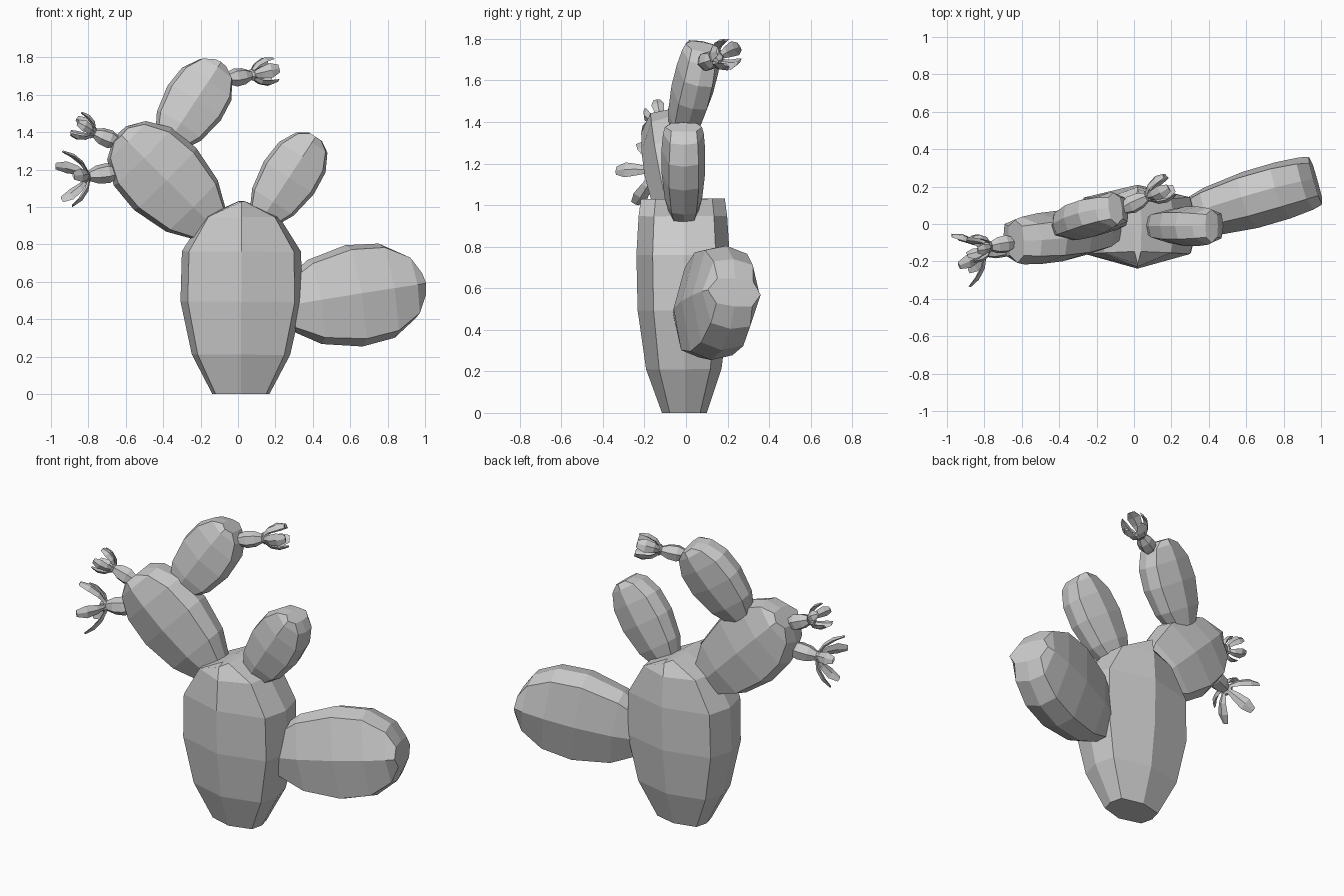
import bpy, bmesh, math
from mathutils import Vector

if "Cube" in bpy.data.objects:
    bpy.data.objects.remove(bpy.data.objects["Cube"])

# Level tables: position along the axis, width factor, depth factor
PAD = [(0, .5, .6), (.2, .83, .85), (.5, 1, 1), (.75, .93, 1), (.93, .62, .93), (1, .25, .85)]
TRUNK = [(0, .47, .48), (.205, .81, .81), (.48, 1, .98), (.74, .98, 1), (.92, .62, .95), (1, .06, .9)]
BUD = [(0, .6, .6), (.35, 1, 1), (.7, .9, .9), (1, .5, .5)]
PETAL = [(0, .3, .6), (.35, .75, 1), (.7, 1, 1), (1, .55, .5)]
# Cross-section: eight sides for pads, six for buds, four for petals
OCT = [(0, -1), (.88, -.66), (1, 0), (.88, .66), (0, .95), (-.88, .66), (-1, 0), (-.88, -.66)]
HEX = [(math.cos(i * math.pi / 3), math.sin(i * math.pi / 3)) for i in range(6)]
DIAMOND = [(1, 0), (0, 1), (-1, 0), (0, -1)]


def loft(name, base, tip, width, depth, facing=(0, -1, 0), levels=PAD, section=OCT, bow=0):
    """Closed flat-shaded body lofted along base -> tip; the thin axis follows facing."""
    base, tip = Vector(base), Vector(tip)
    axis = (tip - base).normalized()
    thin = Vector(facing)
    thin = (thin - axis * thin.dot(axis)).normalized()
    wide = axis.cross(thin)
    bm = bmesh.new()
    rings = []
    for t, w, d in levels:
        c = base.lerp(tip, t) + thin * bow * math.sin(math.pi * t)
        rings.append([bm.verts.new(c + wide * (x * width * w) - thin * (y * depth * d))
                      for x, y in section])
    n = len(section)
    for a, b in zip(rings, rings[1:]):
        for i in range(n):
            j = (i + 1) % n
            bm.faces.new((a[i], a[j], b[j], b[i]))
    bm.faces.new(rings[0][::-1])
    bm.faces.new(rings[-1])
    bmesh.ops.recalc_face_normals(bm, faces=bm.faces)
    me = bpy.data.meshes.new(name)
    bm.to_mesh(me)
    bm.free()
    ob = bpy.data.objects.new(name, me)
    bpy.context.collection.objects.link(ob)
    return ob


def flower(name, base, end, size, length, spread, direction, count=5, phase=0):
    """Bud, small cup and a ring of cupped petals."""
    base, end = Vector(base), Vector(end)
    d = Vector(direction).normalized()
    loft(name + "_bud", base, end, size, size, (0.1, -1, 0.2), BUD, HEX)
    cup = end + d * size * .7
    loft(name + "_cup", end - d * .01, cup, size * .7, size * .7, (0.1, -1, 0.2), BUD, HEX)
    u = d.cross(Vector((0, 1, 0))).normalized()
    v = d.cross(u)
    for i in range(count):
        a = phase + i * math.tau / count
        r = u * math.cos(a) + v * math.sin(a)
        loft(f"{name}_petal_{i + 1}", end + r * size * .3, end + d * length + r * spread,
             length * .28, .012, r, PETAL, DIAMOND, bow=length * .16)


# Trunk and the four branching pads
loft("trunk", (.015, -.005, 0), (.02, -.01, 1.03), .325, .23, levels=TRUNK)
loft("left_pad", (-.15, -.03, .91), (-.63, -.09, 1.39), .235, .14)
loft("upper_pad", (-.37, -.02, 1.35), (-.10, .085, 1.76), .17, .105)
loft("right_small_pad", (.13, -.01, .94), (.415, -.01, 1.375), .16, .108)
loft("right_large_pad", (.27, .03, .47), (.97, .235, .58), .275, .16, (.35, -.93, .1))

# Flowers
flower("top_flower", (-.06, .08, 1.685), (.07, .145, 1.705), .05, .14, .065, (.13, .07, .03), phase=.3)
flower("left_upper_flower", (-.64, -.10, 1.345), (-.77, -.12, 1.395), .05, .11, .07, (-.8, -.1, .4), phase=.5)
flower("left_lower_flower", (-.64, -.11, 1.19), (-.80, -.15, 1.165), .055, .13, .155, (-.95, -.3, -.15), phase=.4)
